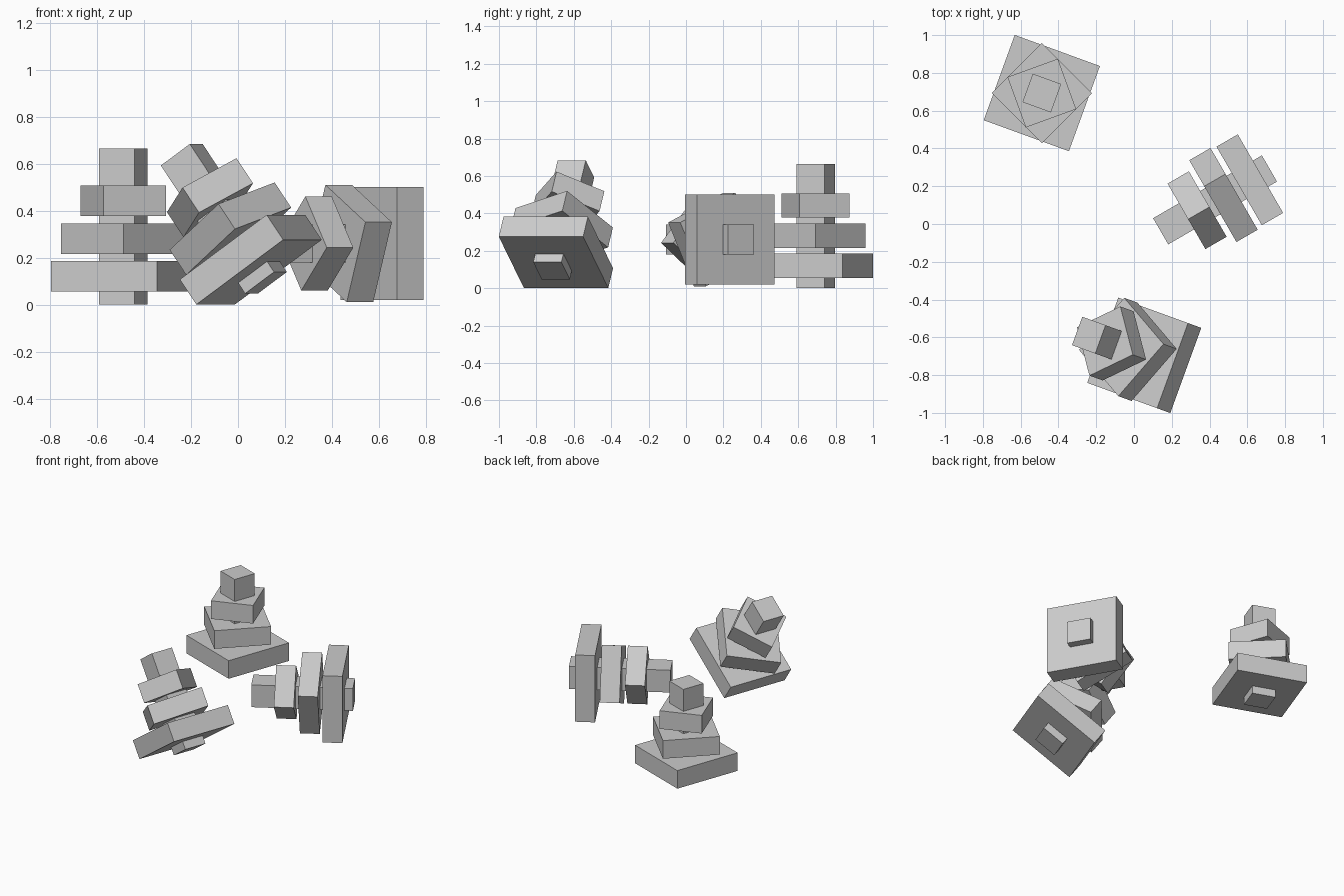
import bpy
import bmesh
from math import radians
from mathutils import Matrix, Vector

if "Cube" in bpy.data.objects:
    bpy.data.objects.remove(bpy.data.objects["Cube"])

grey = bpy.data.materials.new("plain grey")
grey.diffuse_color = (0.6, 0.6, 0.6, 1)
grey.use_nodes = True
grey.node_tree.nodes["Principled BSDF"].inputs["Base Color"].default_value = grey.diffuse_color


def box(name, size, height, z0, twist, frame):
    """Square block standing on z0 of the stack axis, twisted about that axis."""
    bm = bmesh.new()
    bmesh.ops.create_cube(bm, size=1, matrix=Matrix.Diagonal((size, size, height, 1)))
    mesh = bpy.data.meshes.new(name)
    bm.to_mesh(mesh)
    bm.free()
    mesh.materials.append(grey)
    obj = bpy.data.objects.new(name, mesh)
    bpy.context.collection.objects.link(obj)
    spin = Matrix.Rotation(radians(twist), 4, 'Z')
    obj.matrix_world = frame @ Matrix.Translation((0, 0, z0 + height / 2)) @ spin


def stack(name, base, rotation):
    """Square post through three shrinking plates, each turned a further 25 degrees."""
    frame = Matrix.Translation(Vector(base)) @ rotation
    box(name + "_post", 0.16, 0.665, 0, 0, frame)
    for i, size in enumerate((0.48, 0.376, 0.284)):
        box(f"{name}_plate_{i + 1}", size, 0.13, 0.055 + 0.161 * i, -25 * i, frame)


def turn(angle, axis):
    return Matrix.Rotation(radians(angle), 4, axis)


# upright, lying on its side, and leaning on one plate edge
stack("upright_stack", (-0.488, 0.693, 0), turn(-20, 'Z'))
stack("lying_stack", (0.717, 0.294, 0.26), turn(30, 'Z') @ turn(-90, 'Y'))
stack("leaning_stack", (0.119, -0.719, 0.093), turn(-20, 'Z') @ turn(-35, 'Y'))
